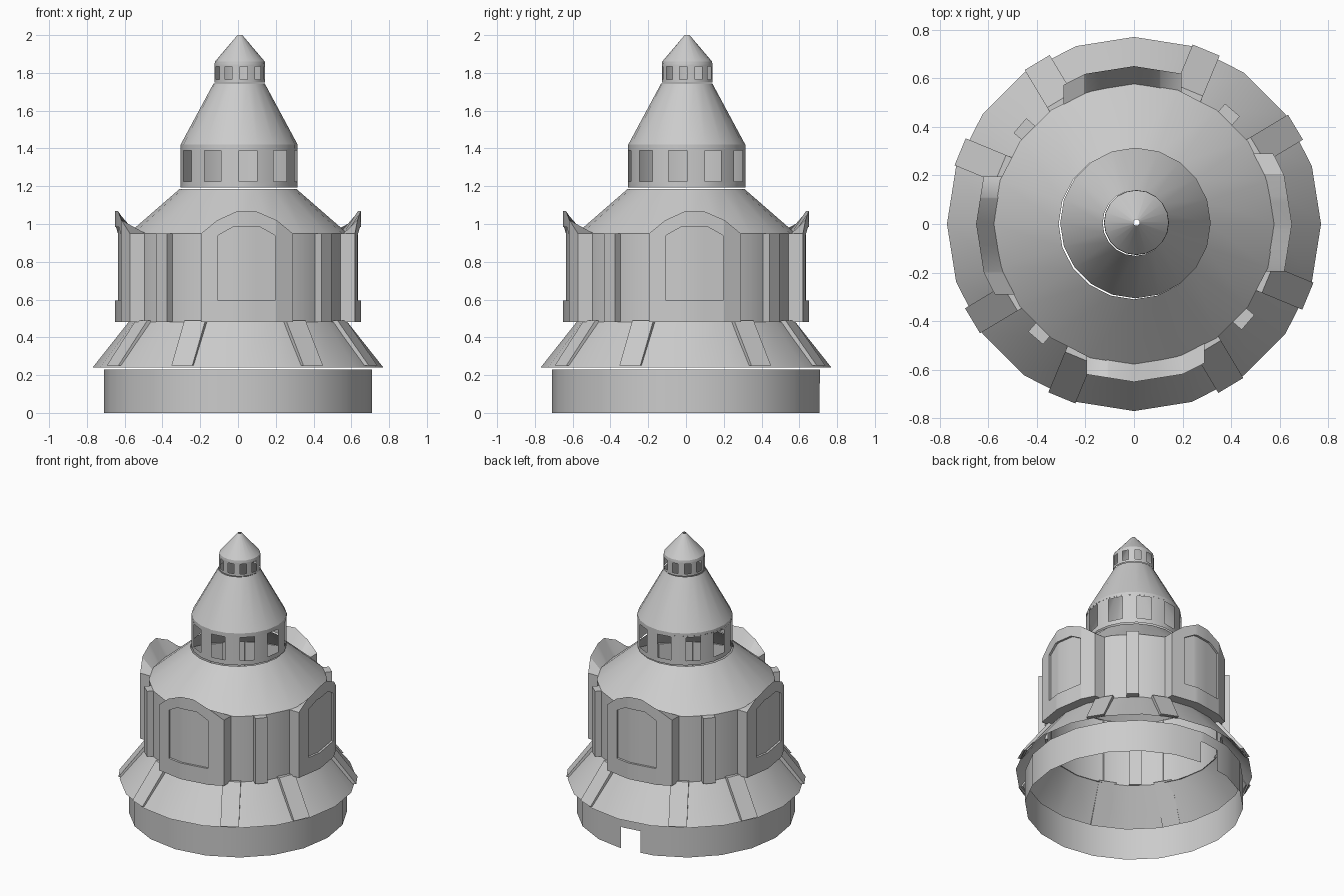
import bpy, bmesh
from math import sin, cos, radians, pi, sqrt
from mathutils import Matrix, Vector

if "Cube" in bpy.data.objects:
    bpy.data.objects.remove(bpy.data.objects["Cube"])

TURN = 4.2   # attached parts are turned slightly against the 20-sided body


def finish(name, bm, normals=True):
    bmesh.ops.remove_doubles(bm, verts=bm.verts, dist=1e-4)
    if normals:
        bmesh.ops.recalc_face_normals(bm, faces=bm.faces)
    me = bpy.data.meshes.new(name)
    bm.to_mesh(me)
    bm.free()
    ob = bpy.data.objects.new(name, me)
    bpy.context.collection.objects.link(ob)
    bpy.ops.object.select_all(action='DESELECT')
    ob.select_set(True)
    bpy.context.view_layer.objects.active = ob
    bpy.ops.object.shade_smooth_by_angle(angle=radians(25))
    return ob


def on_gon(radius, deg, z):
    """Point on the flat-sided 20-gon at any angle."""
    r = radius * cos(radians(9)) / cos(radians(deg % 18 - 9))
    return Vector((r * cos(radians(deg)), r * sin(radians(deg)), z))


def quad(bm, *pts):
    bm.faces.new([bm.verts.new(p) for p in pts])


def lathe(name, profile, cx=0, cy=0):
    bm = bmesh.new()
    for i in range(20):
        a, b = i * 18, i * 18 + 18
        for (r0, z0), (r1, z1) in zip(profile, profile[1:]):
            quad(bm, on_gon(r0, a, z0), on_gon(r0, b, z0),
                 on_gon(r1, b, z1), on_gon(r1, a, z1))
    ob = finish(name, bm, False)
    ob.location = (cx, cy, 0)
    return ob


def wall(name, radius, angles, bands, cx=0, cy=0):
    """Upright thin wall; bands(mid angle) gives the solid height ranges."""
    bm = bmesh.new()
    for a, b in zip(angles, angles[1:] + [angles[0] + 360]):
        for z0, z1 in bands((a + b) / 2):
            quad(bm, on_gon(radius, a, z0), on_gon(radius, b, z0),
                 on_gon(radius, b, z1), on_gon(radius, a, z1))
    ob = finish(name, bm, False)
    ob.location = (cx, cy, 0)


# base ring with a doorway at the back
door = 90 + TURN
edges = sorted([i * 18 for i in range(20)] + [door - 6, door + 6])
edges = [a for a in edges]
wall("base_ring", 0.71, edges,
     lambda m: [(0.155, 0.23)] if abs(m - door) < 6 else [(0, 0.155), (0.155, 0.23)])

# skirt, main drum and shoulder roof
lathe("main_body", [(0.77, 0.24), (0.58, 0.48), (0.58, 0.95), (0.31, 1.185)])


# open galleries
def gallery(z0, z1, z2, z3):
    def bands(m):
        return [(z0, z1), (z2, z3)] if m % 36 > 18 else [(z0, z1), (z1, z2), (z2, z3)]
    return bands


sides = [i * 18 for i in range(20)]
wall("gallery", 0.31, sides, gallery(1.192, 1.225, 1.39, 1.40), 0.005, 0.004)
lathe("upper_roof", [(0.31, 1.40), (0.31, 1.42), (0.135, 1.745)], 0.006, 0.004)
wall("lantern", 0.134, sides, gallery(1.748, 1.765, 1.835, 1.845), 0.01, 0.006)
lathe("spire", [(0.134, 1.845), (0.132, 1.86), (0.013, 2.0)], 0.01, 0.006)


# skirt ribs and drum pillars, made at +x then turned
def bar(name, outline, width, deg):
    bm = bmesh.new()
    face = bm.faces.new([bm.verts.new((x, -width / 2, z)) for x, z in outline])
    ext = bmesh.ops.extrude_face_region(bm, geom=[face])
    bmesh.ops.translate(bm, vec=(0, width, 0),
                        verts=[v for v in ext["geom"] if isinstance(v, bmesh.types.BMVert)])
    bmesh.ops.rotate(bm, verts=bm.verts, matrix=Matrix.Rotation(radians(deg), 3, 'Z'))
    finish(name, bm)


for k in range(4):
    mid = 45 + TURN + 90 * k
    for off in (-18.25, 18.25):
        bar("skirt_rib", [(0.745, 0.25), (0.775, 0.25), (0.595, 0.49), (0.565, 0.49)],
            0.12, mid + off)
    bar("pillar", [(0.56, 0.48), (0.62, 0.48), (0.62, 0.95), (0.56, 0.95)], 0.08, mid)


# four arched bays with recessed windows
ARCH = [(-0.195, 0.95), (-0.11, 1.02), (0.0, 1.07), (0.09, 1.07), (0.205, 1.02), (0.29, 0.95)]
OPENING = [(-0.105, 0.94), (-0.025, 0.985), (0.115, 0.985), (0.195, 0.94)]
LOW, SILL = 0.48, 0.595


def lerp(table, t):
    for (a, u), (b, v) in zip(table, table[1:]):
        if a - 1e-6 <= t <= b + 1e-6:
            return u + (v - u) * (t - a) / (b - a)


def depth(radius, t):
    """Point on the front of a 20-gon at sideways position t."""
    pts = [(radius * sin(radians(a)), -radius * cos(radians(a))) for a in range(-54, 55, 18)]
    return lerp(pts, t)


def P(radius, t, z):
    return Vector((t, depth(radius, t), z))


OUT, REC, BODY = 0.65, 0.635, 0.575
cuts = sorted({t for t, _ in ARCH + OPENING} | {-0.2009 * 0.955})
cuts = [t for t in cuts if ARCH[0][0] <= t <= ARCH[-1][0]] + [0.2009]
cuts = sorted(set(cuts))
for k in range(4):
    bm = bmesh.new()
    for a, b in zip(cuts, cuts[1:]):
        ta, tb = lerp(ARCH, a), lerp(ARCH, b)

        def strip(r0, za0, zb0, r1, za1, zb1):
            quad(bm, P(r0, a, za0), P(r0, b, zb0), P(r1, b, zb1), P(r1, a, za1))
        if OPENING[0][0] - 1e-6 <= a and b <= OPENING[-1][0] + 1e-6:
            oa, ob_ = lerp(OPENING, a), lerp(OPENING, b)
            strip(OUT, LOW, LOW, OUT, SILL, SILL)
            strip(OUT, SILL, SILL, REC, SILL, SILL)
            strip(REC, SILL, SILL, REC, oa, ob_)
            strip(REC, oa, ob_, OUT, oa, ob_)
            strip(OUT, oa, ob_, OUT, ta, tb)
        else:
            strip(OUT, LOW, LOW, OUT, ta, tb)
        strip(OUT, ta, tb, BODY, 0.95, 0.95)      # sloping back of the arch
        strip(BODY, LOW, LOW, OUT, LOW, LOW)      # underside
    for t, z in (OPENING[0], OPENING[-1]):        # window jambs
        quad(bm, P(OUT, t, SILL), P(REC, t, SILL), P(REC, t, z), P(OUT, t, z))
    for t, z in (ARCH[0], ARCH[-1]):              # bay sides
        quad(bm, P(OUT, t, LOW), P(BODY, t, LOW), P(BODY, t, z), P(OUT, t, z))
    bmesh.ops.rotate(bm, verts=bm.verts, matrix=Matrix.Rotation(k * pi / 2, 3, 'Z'))
    finish("window_bay", bm)
